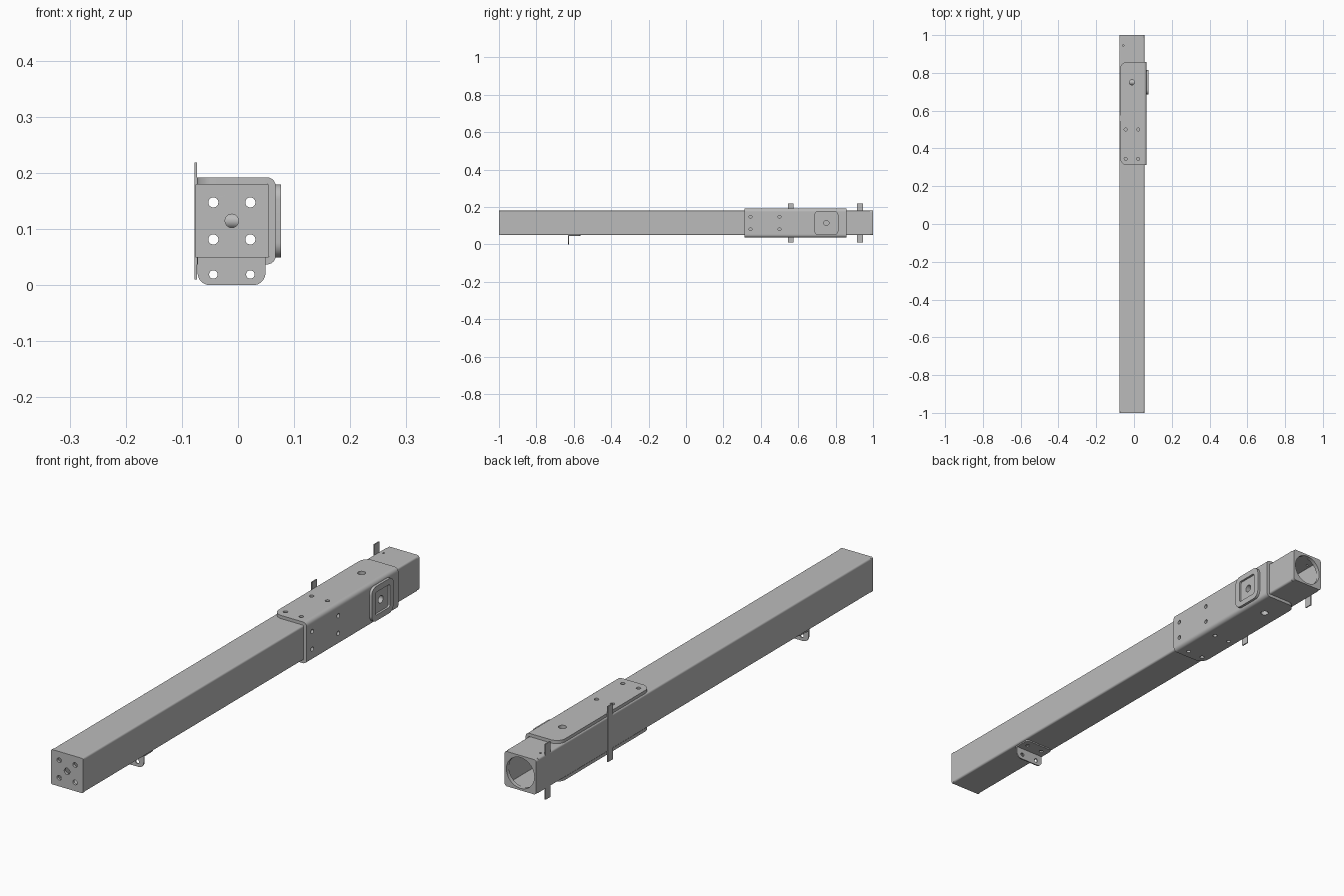
import bpy
import bmesh
from math import pi, cos, sin, radians
from mathutils import Matrix

if "Cube" in bpy.data.objects:
    bpy.data.objects.remove(bpy.data.objects["Cube"], do_unlink=True)

grey = bpy.data.materials.new("plain grey metal")
grey.use_nodes = True
grey.diffuse_color = (0.5, 0.5, 0.5, 1)
grey.node_tree.nodes["Principled BSDF"].inputs["Base Color"].default_value = (0.5, 0.5, 0.5, 1)

# Axis order for slabs lying across x, y or z: (u, v, w) -> world
PLANES = {
    "x": Matrix(((0, 0, 1, 0), (1, 0, 0, 0), (0, 1, 0, 0), (0, 0, 0, 1))),
    "y": Matrix(((1, 0, 0, 0), (0, 0, 1, 0), (0, 1, 0, 0), (0, 0, 0, 1))),
    "z": Matrix.Identity(4),
}
FINE = 10  # outlines are filled at a larger size for accuracy


def arc(u, v, r, a0, a1, n):
    return [(u + r * cos(a0 + (a1 - a0) * i / n), v + r * sin(a0 + (a1 - a0) * i / n))
            for i in range(n + 1)]


def circle(u, v, r, n=24):
    return arc(u, v, r, 0, 2 * pi, n)[:-1]


def rect(u0, u1, v0, v1, r=(0, 0, 0, 0)):
    """Rectangle; radii run from the (u1, v1) corner anticlockwise."""
    pts = []
    corners = ((u1, v1, -1, -1), (u0, v1, 1, -1), (u0, v0, 1, 1), (u1, v0, -1, 1))
    for i, (u, v, du, dv) in enumerate(corners):
        if r[i]:
            pts += arc(u + du * r[i], v + dv * r[i], r[i], i * pi / 2, (i + 1) * pi / 2, 8)
        else:
            pts.append((u, v))
    return pts


def corner(u, v, r0, r1, quarter):
    a = quarter * pi / 2
    return arc(u, v, r1, a, a + pi / 2, 6) + arc(u, v, r0, a + pi / 2, a, 6)


def build(name, *slabs):
    """Each slab: axis, start, end, outline, hole outlines."""
    bm = bmesh.new()
    for axis, w0, w1, *loops in slabs:
        cu = bpy.data.curves.new(name, "CURVE")
        cu.dimensions, cu.fill_mode = "2D", "BOTH"
        cu.extrude = (w1 - w0) / 2 * FINE
        for loop in loops:
            sp = cu.splines.new("POLY")
            sp.points.add(len(loop) - 1)
            for p, (u, v) in zip(sp.points, loop):
                p.co = (u * FINE, v * FINE, 0, 1)
            sp.use_cyclic_u = True
        tmp = bpy.data.objects.new(name, cu)
        bpy.context.collection.objects.link(tmp)
        bpy.context.view_layer.update()
        me = bpy.data.meshes.new_from_object(tmp.evaluated_get(bpy.context.evaluated_depsgraph_get()))
        bpy.data.objects.remove(tmp)
        bpy.data.curves.remove(cu)
        me.transform(PLANES[axis] @ Matrix.Translation((0, 0, (w0 + w1) / 2)) @ Matrix.Scale(1 / FINE, 4))
        part = bmesh.new()
        part.from_mesh(me)
        bmesh.ops.remove_doubles(part, verts=part.verts, dist=1e-5)
        bmesh.ops.recalc_face_normals(part, faces=part.faces)
        part.to_mesh(me)
        part.free()
        bm.from_mesh(me)
        bpy.data.meshes.remove(me)
    mesh = bpy.data.meshes.new(name)
    bm.to_mesh(mesh)
    bm.free()
    mesh.materials.clear()
    mesh.materials.append(grey)
    for p in mesh.polygons:
        p.material_index = 0
    ob = bpy.data.objects.new(name, mesh)
    bpy.context.collection.objects.link(ob)
    bpy.ops.object.select_all(action="DESELECT")
    ob.select_set(True)
    bpy.context.view_layer.objects.active = ob
    bpy.ops.object.shade_smooth_by_angle(angle=radians(30))
    return ob


# Main dimensions
X0, X1, Z0, Z1 = -0.077, 0.055, 0.049, 0.18
CX, CZ = (X0 + X1) / 2, (Z0 + Z1) / 2
HALF = 0.033    # half spacing of the fixing holes
WALL, BEND = 0.006, 0.007
PIN_Y, PIN_R = 0.75, 0.014
Y0, Y1 = -0.99, 0.985

# Square tube: four walls joined by rounded corners
a0, a1, b0, b1 = X0 + BEND, X1 - BEND, Z0 + BEND, Z1 - BEND
pin_top, pin_side = circle(CX, PIN_Y, PIN_R), circle(PIN_Y, CZ, PIN_R)
rounds = [("y", Y0, Y1, corner(u, v, BEND - WALL, BEND, q))
          for q, (u, v) in enumerate(((a1, b1), (a0, b1), (a0, b0), (a1, b0)))]
build("square_tube",
      ("z", Z1 - WALL, Z1, rect(a0, a1, Y0, Y1), pin_top, circle(-0.056, 0.945, 0.004)),
      ("z", Z0, Z0 + WALL, rect(a0, a1, Y0, Y1), pin_top),
      ("x", X1 - WALL, X1, rect(Y0, Y1, b0, b1), pin_side),
      ("x", X0, X0 + WALL, rect(Y0, Y1, b0, b1)),
      *rounds)

# Front end plate with four fixing holes and a centre hole
grid = [circle(CX + i * HALF, CZ + j * HALF, 0.009) for i in (-1, 1) for j in (-1, 1)]
build("front_plate", ("y", -1, Y0, rect(X0, X1, Z0, Z1, (0.004,) * 4), circle(CX, CZ, 0.012), *grid))

# Rear collar with a large round opening
build("rear_collar", ("y", Y1, 1, rect(X0, X1, Z0, Z1, (0.01,) * 4), circle(CX, CZ, 0.058, 48)))

# Cross pin inside the tube
build("cross_pin", ("x", X0 + WALL, X1 - WALL, circle(PIN_Y, CZ, PIN_R)))

# U-shaped sleeve around the top, left side and bottom
S0, S1, T, R = 0.312, 0.857, 0.012, 0.015
SX, SZ0, SZ1 = X1 + T, Z0 - T, Z1 + T
flange = rect(-0.073, SX - R, S0, S1, (0, 0.035, 0.035, 0))
top_holes = [circle(CX + i * HALF, y, 0.008, 16) for i in (-1, 1) for y in (0.345, 0.5)]
side_holes = [circle(y, CZ + i * HALF, 0.008, 16) for i in (-1, 1) for y in (0.345, 0.5)]
build("sleeve",
      ("z", Z1, SZ1, flange, pin_top, *top_holes),
      ("z", SZ0, Z0, flange, pin_top, *top_holes),
      ("x", X1, SX, rect(S0, S1, SZ0 + R, SZ1 - R), pin_side, *side_holes),
      ("y", S0, S1, corner(SX - R, SZ1 - R, R - T, R, 0)),
      ("y", S0, S1, corner(SX - R, SZ0 + R, R - T, R, 3)))

# Raised boss with a square recess around the pin


def square(h, r):
    return rect(PIN_Y - h, PIN_Y + h, CZ - h, CZ + h, (r,) * 4)


build("side_boss",
      ("x", SX, 0.077, square(0.065, 0.026), square(0.043, 0.008)),
      ("x", SX, SX + 0.002, square(0.044, 0.008), pin_side))

# Thin straps standing above and below the right side
for label, y in (("front", 0.56), ("rear", 0.93)):
    build(label + "_strap", ("x", X0 - 0.0005, X0 + 0.004, rect(y - 0.015, y + 0.015, 0.01, 0.219)))

# Angle bracket under the tube
BY = -0.63
build("under_bracket",
      ("y", BY, BY + 0.005, rect(-0.072, 0.049, 0, Z0, (0, 0, 0.022, 0.022)),
       *[circle(CX + i * HALF, 0.019, 0.0075) for i in (-1, 1)]),
      ("z", Z0 - 0.005, Z0, rect(-0.072, 0.049, BY + 0.005, BY + 0.065, (0.015, 0.015, 0, 0)),
       *[circle(CX + i * HALF, BY + 0.035, 0.0075) for i in (-1, 1)]))
